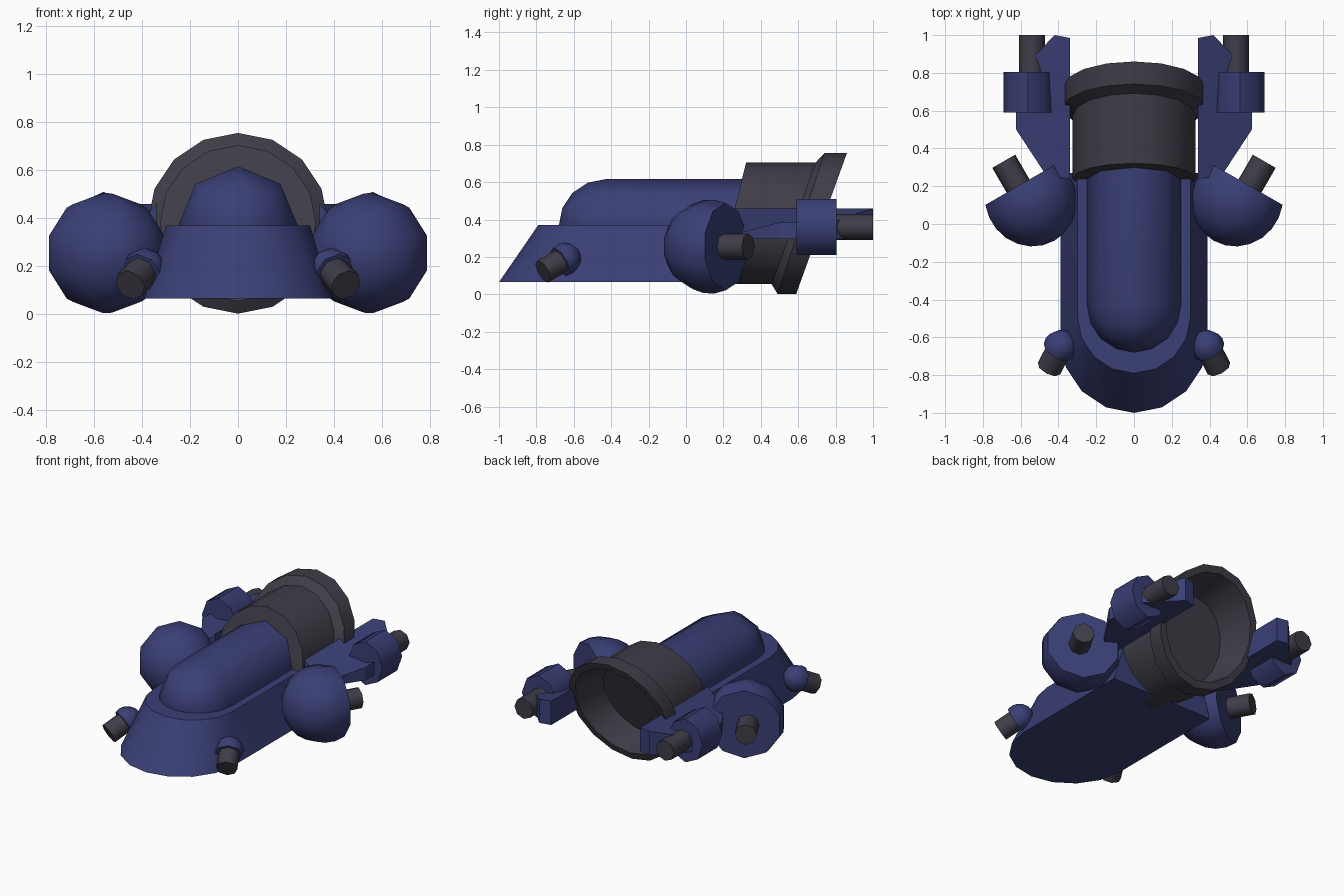
import bpy, bmesh, math
from mathutils import Vector

if "Cube" in bpy.data.objects:
    bpy.data.objects.remove(bpy.data.objects["Cube"])


def material(name, color):
    m = bpy.data.materials.new(name)
    m.diffuse_color = (*color, 1)
    m.use_nodes = True
    m.node_tree.nodes["Principled BSDF"].inputs["Base Color"].default_value = m.diffuse_color
    return m


BLUE = material("navy_blue", (0.042, 0.050, 0.180))
GREY = material("dark_grey", (0.050, 0.046, 0.063))


def loft(name, rings, mat, angle=50):
    """Skin a list of equal-length rings and cap both ends."""
    bm = bmesh.new()
    loops = [[bm.verts.new(p) for p in ring] for ring in rings]
    n = len(rings[0])
    for a, b in zip(loops, loops[1:]):
        for i in range(n):
            j = (i + 1) % n
            bm.faces.new((a[i], a[j], b[j], b[i]))
    bm.faces.new(loops[0])
    bm.faces.new(loops[-1])
    bmesh.ops.remove_doubles(bm, verts=bm.verts, dist=0.0005)
    bmesh.ops.recalc_face_normals(bm, faces=bm.faces)
    me = bpy.data.meshes.new(name)
    bm.to_mesh(me)
    bm.free()
    me.materials.append(mat)
    ob = bpy.data.objects.new(name, me)
    bpy.context.collection.objects.link(ob)
    bpy.ops.object.select_all(action='DESELECT')
    ob.select_set(True)
    bpy.context.view_layer.objects.active = ob
    bpy.ops.object.shade_smooth_by_angle(angle=math.radians(angle))
    return ob


def lathe(name, center, axis, profile, n, mat, side=1):
    """Rings of (distance, radius) along an axis, mirrored by side."""
    q = Vector(axis).to_track_quat('Z', 'Y')
    rings = []
    for d, r in profile:
        ring = []
        for i in range(n):
            a = 2 * math.pi * i / n + math.pi / 2
            p = Vector(center) + q @ Vector((r * math.cos(a), r * math.sin(a), d))
            ring.append((p.x * side, p.y, p.z))
        rings.append(ring)
    return loft(name, rings, mat)


def dome(r, cut, steps=7):
    """Sphere profile from the rear pole to a flat cut."""
    end = math.acos(-cut / r)
    return [(-r * math.cos(end * i / steps), max(r * math.sin(end * i / steps), 1e-5))
            for i in range(steps + 1)]


# Hull: tapered slab with a rounded nose
def hull_ring(r, cy, z):
    arc = [(r * math.cos(math.pi * i / 8), cy - r * math.sin(math.pi * i / 8), z)
           for i in range(9)]
    return arc + [(-r, 0.27, z), (r, 0.27, z)]


loft("hull", [hull_ring(0.39, -0.61, 0.065), hull_ring(0.30, -0.49, 0.37)], BLUE)

# Canopy: eight-sided capsule
R = 0.25
cap = [(-R * math.cos(math.pi * i / 8), max(R * math.sin(math.pi * i / 8), 1e-5))
       for i in range(5)]
lathe("canopy", (0, -0.43, 0.366), (0, 1, 0), cap + [(0.79, R)], 8, BLUE)


# Engine: slanted sixteen-sided tube with flange and hollow rear
def slant_ring(r, y, slope):
    pts = []
    for i in range(16):
        a = math.pi * i / 8
        z = r * math.cos(a)
        pts.append((r * math.sin(a), y + slope * z, 0.379 + z))
    return pts


loft("engine", [slant_ring(0.325, 0.24, 0.25), slant_ring(0.325, 0.575, 0.36),
                slant_ring(0.376, 0.615, 0.335), slant_ring(0.376, 0.725, 0.36),
                slant_ring(0.33, 0.725, 0.36), slant_ring(0.275, 0.50, 0.36)], GREY, 35)

for s, tag in ((1, "right"), (-1, "left")):
    # Nose turrets
    c, d = (0.39, -0.65, 0.188), Vector((0.41, -0.79, -0.45)).normalized()
    lathe("nose_turret_" + tag, c, d, dome(0.09, 0.03, 5), 8, BLUE, s)
    lathe("nose_gun_" + tag, c, d, [(0, 0.067), (0.145, 0.067)], 8, GREY, s)

    # Large side turrets aimed back and outward
    c, d = (0.547, 0.13, 0.255), (0.5, 0.866, 0)
    lathe("side_turret_" + tag, c, d, dome(0.252, 0.095), 10, BLUE, s)
    lathe("side_gun_" + tag, (0.567, 0.12, 0.255), d, [(0, 0.07), (0.245, 0.07)], 8, GREY, s)

    # Rear wings sloping down to the outer edge
    plan = [(0.34, 0.24, 0.46), (0.34, 0.985, 0.46), (0.42, 1.0, 0.46),
            (0.624, 0.79, 0.39), (0.624, 0.50, 0.385), (0.46, 0.25, 0.32)]
    loft("wing_" + tag, [[(x * s, y, 0.295) for x, y, z in plan],
                         [(x * s, y, z) for x, y, z in plan]], BLUE, 30)

    # Wing pods and their rear guns
    pod = [[(s * (0.56 + 0.13 * math.sin(math.pi * i / 4)), y,
             0.36 + 0.15 * math.cos(math.pi * i / 4)) for i in range(8)]
           for y in (0.59, 0.805)]
    loft("wing_pod_" + tag, pod, BLUE)
    lathe("wing_gun_" + tag, (0.54, 0.7, 0.36), (0, 1, 0), [(0, 0.07), (0.3, 0.07)], 8, GREY, s)
